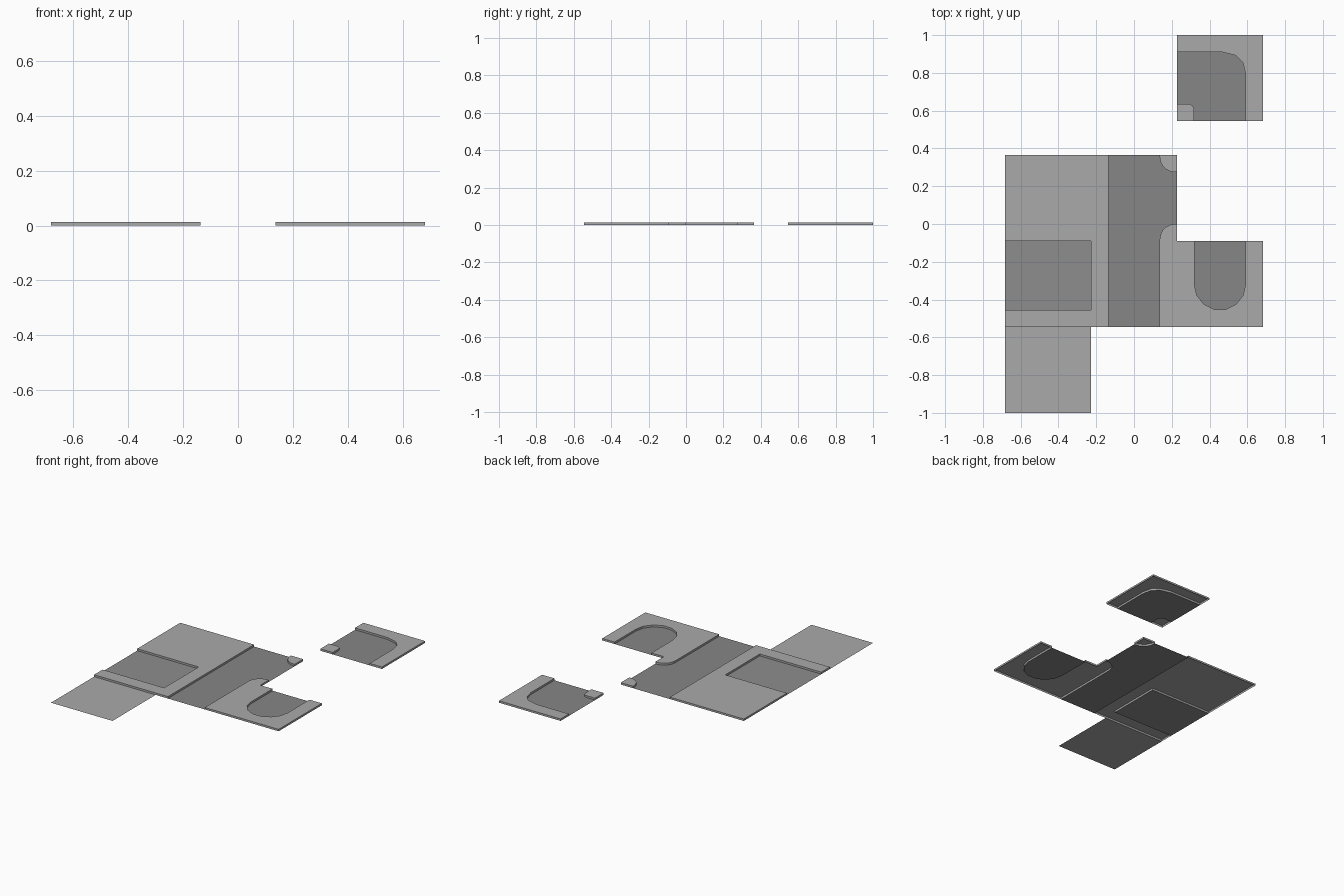
import bpy, bmesh
from math import sin, cos, radians

if "Cube" in bpy.data.objects:
    bpy.data.objects.remove(bpy.data.objects["Cube"])

H = 0.013            # kerb height
A, B = 0.682, 0.227  # tile borders in x
K = 0.136            # half road width


def grey(name, v):
    m = bpy.data.materials.new(name)
    m.diffuse_color = (v, v, v, 1)
    m.use_nodes = True
    m.node_tree.nodes["Principled BSDF"].inputs["Base Color"].default_value = m.diffuse_color
    return m


ASPHALT, CONCRETE, LOT = grey("asphalt", 0.24), grey("concrete", 0.4), grey("lot", 0.27)


def arc(cx, cy, r, a0, a1, n):
    return [(cx + r * cos(radians(a0 + (a1 - a0) * i / n)),
             cy + r * sin(radians(a0 + (a1 - a0) * i / n))) for i in range(n + 1)]


def sheet(name, pts, mat, z=0.0, walls=False):
    """Flat outline (counter-clockwise), optionally with kerb walls down to the ground."""
    bm = bmesh.new()
    top = [bm.verts.new((x, y, z)) for x, y in pts]
    face = bm.faces.new(top)
    if walls:
        low = [bm.verts.new((x, y, 0)) for x, y in pts]
        for i in range(len(pts)):
            j = (i + 1) % len(pts)
            bm.faces.new((low[i], low[j], top[j], top[i]))
    bm.normal_update()
    bmesh.ops.triangulate(bm, faces=[face], ngon_method='EAR_CLIP')
    me = bpy.data.meshes.new(name)
    bm.to_mesh(me)
    bm.free()
    me.materials.append(mat)
    bpy.context.collection.objects.link(bpy.data.objects.new(name, me))


def rect(x0, x1, y0, y1):
    return [(x0, y0), (x1, y0), (x1, y1), (x0, y1)]


def pavement(name, pts):
    sheet(name, pts, CONCRETE, H, True)


# Kerb curves shared by pavement and road surfaces
end_curve = arc(0.455, -0.319, K, 0, -180, 7)
t_low = arc(B - 0.01, -0.081, 0.081, 90, 180, 5)
t_high = arc(B - 0.01, 0.355, 0.081, 180, 270, 5)
bend_out = [(0.465, 0.911), (0.54, 0.892), (0.577, 0.854), (0.591, 0.792)]
bend_in = arc(0.288, 0.606, 0.03, 90, 0, 4)

# Left pavement: plain tile, kerb strip beside the road, strip in front of the lot
pavement("left_pavement", [(-A, -0.545), (-K, -0.545), (-K, 0.364), (-A, 0.364),
                           (-A, -0.09), (-B, -0.09), (-B, -0.455), (-A, -0.455)])
# Right pavement around the dead end, with the lower rounded junction corner
pavement("right_pavement", [(K, -0.545), (A, -0.545), (A, -0.09), (0.591, -0.09)] + end_curve
         + [(0.319, -0.09), (B, -0.09), (B, 0.0)] + t_low)
# Upper rounded junction corner
pavement("junction_corner", t_high + [(B, 0.274), (B, 0.364), (K, 0.364)])
# Bend tile pavements
pavement("bend_outer_pavement", [(B, 0.911)] + bend_out
         + [(0.591, 0.545), (A, 0.545), (A, 1), (B, 1)])
pavement("bend_inner_pavement", [(B, 0.545), (0.318, 0.545)] + bend_in[::-1] + [(B, 0.636)])

# Road surfaces
sheet("junction_road", [(-K, -0.545), (K, -0.545)] + t_low[::-1]
      + [(B, 0.0), (B, 0.274)] + t_high[::-1] + [(K, 0.364), (-K, 0.364)], ASPHALT)
sheet("dead_end_road", [(0.591, -0.09), (0.319, -0.09)] + end_curve[::-1], ASPHALT)
sheet("bend_road", [(0.318, 0.545), (0.591, 0.545)] + bend_out[::-1]
      + [(B, 0.911), (B, 0.636)] + bend_in, ASPHALT)

# Sunken lot and plain ground tile
sheet("sunken_lot", rect(-A, -B, -0.455, -0.09), LOT)
sheet("ground_tile", rect(-A, -B, -1, -0.545), CONCRETE)
